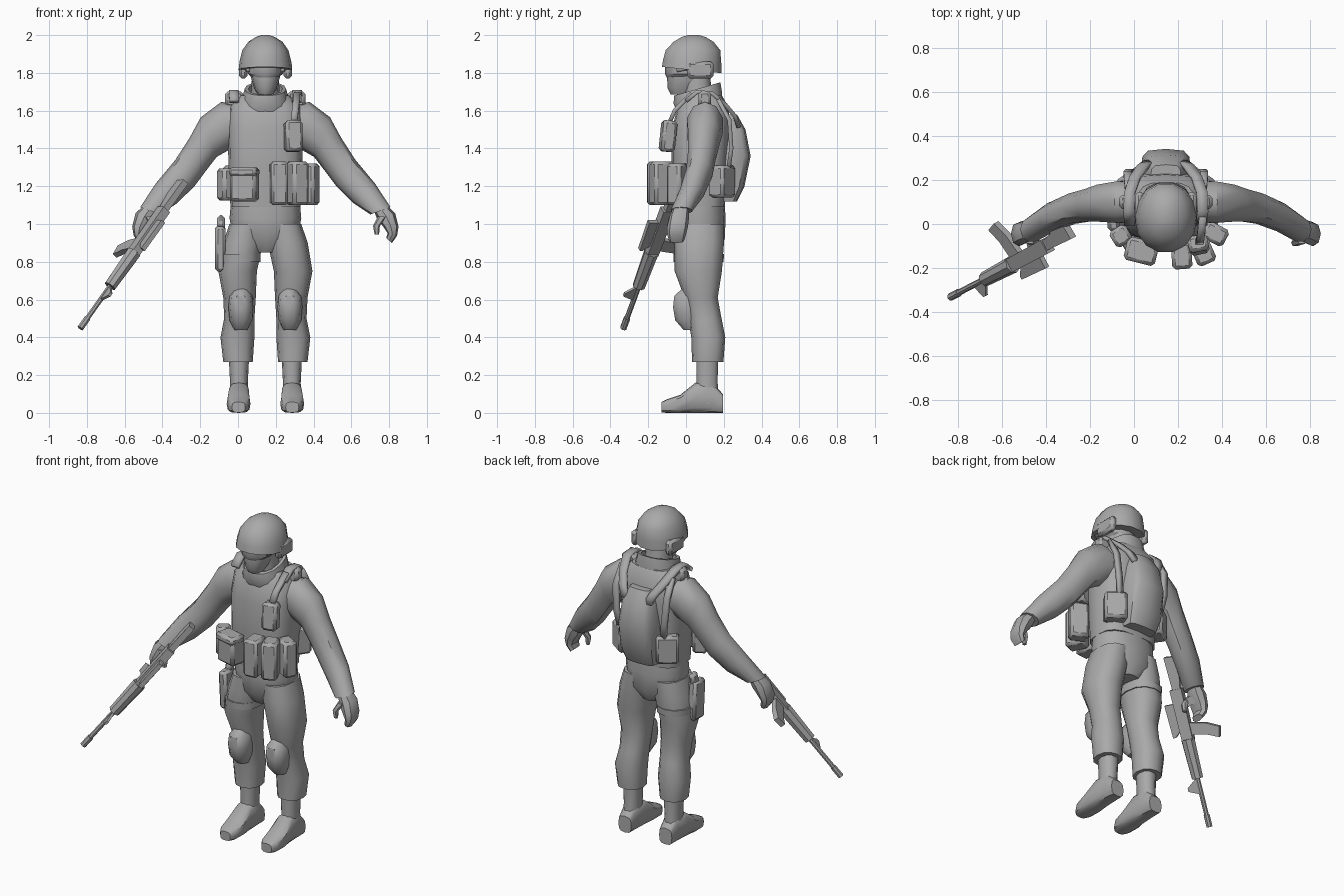
import bpy, bmesh, math
from mathutils import Vector, Matrix

CX = 0.145          # the body is mirrored about this x
grey = bpy.data.materials.new("plain grey")
grey.diffuse_color = (0.4, 0.4, 0.4, 1)


def finish(name, bm, side=1, body=True):
    """Mirror to a side, move to the body centre and make the object."""
    if body:
        for v in bm.verts:
            v.co.x = CX + side * v.co.x
    bmesh.ops.recalc_face_normals(bm, faces=bm.faces)
    me = bpy.data.meshes.new(name)
    bm.to_mesh(me)
    bm.free()
    me.materials.append(grey)
    ob = bpy.data.objects.new(name, me)
    bpy.context.collection.objects.link(ob)
    return ob


def loft(name, rings, side=1, n=12, p=2.3, body=True):
    """Skin over rings (x, y, z, ra, rb, tilt about y, tilt about x) in degrees."""
    bm = bmesh.new()
    loops = []
    for r in rings:
        x, y, z, ra, rb = r[:5]
        t, s = [math.radians(a) for a in (tuple(r[5:]) + (0, 0))[:2]]
        u = Vector((math.cos(t), 0, math.sin(t)))
        w = Vector((0, math.cos(s), math.sin(s)))
        loop = []
        for i in range(n):
            a = 2 * math.pi * i / n
            c, d = [math.copysign(abs(k) ** (2 / p), k) for k in (math.cos(a), math.sin(a))]
            loop.append(bm.verts.new(Vector((x, y, z)) + u * ra * c + w * rb * d))
        loops.append(loop)
    for A, B in zip(loops, loops[1:]):
        for i in range(n):
            j = (i + 1) % n
            bm.faces.new((A[i], A[j], B[j], B[i]))
    bm.faces.new(loops[0])
    bm.faces.new(loops[-1])
    return finish(name, bm, side, body)


def box(name, loc, size, rz=0, rx=0, side=1, bevel=0.015):
    """Box with chamfered edges."""
    bm = bmesh.new()
    bmesh.ops.create_cube(bm, size=1, matrix=Matrix.Diagonal((*size, 1)))
    bmesh.ops.bevel(bm, geom=bm.edges[:], offset=bevel, segments=1, affect='EDGES')
    m = Matrix.Rotation(math.radians(rz), 4, 'Z') @ Matrix.Rotation(math.radians(rx), 4, 'X')
    bmesh.ops.transform(bm, matrix=Matrix.Translation(loc) @ m, verts=bm.verts)
    return finish(name, bm, side)


def strap(name, pts, width, side=1):
    """Flat band along a path."""
    bm = bmesh.new()
    rows = [[bm.verts.new((x + k * width / 2, y, z)) for k in (-1, 1)] for x, y, z in pts]
    for a, b in zip(rows, rows[1:]):
        bm.faces.new((a[0], a[1], b[1], b[0]))
    ob = finish(name, bm, side)
    mod = ob.modifiers.new("thickness", 'SOLIDIFY')
    mod.thickness, mod.offset = 0.022, 0


# Torso, hips and neck
loft("vest", [(0, .07, 1.09, .185, .135), (0, .072, 1.3, .195, .148), (0, .08, 1.5, .2, .155),
              (0, .09, 1.62, .19, .135), (0, .09, 1.68, .13, .1)], n=16, p=3)
loft("hips", [(0, .08, .85, .07, .09), (0, .075, .92, .17, .13), (0, .072, 1.03, .19, .138),
              (0, .072, 1.14, .18, .13)], n=16)
loft("neck", [(0, .07, 1.6, .08, .08), (0, .05, 1.8, .07, .075)])
loft("collar", [(0, .07, 1.62, .135, .125, 0, 12), (0, .062, 1.67, .122, .135, 0, 14),
                (0, .06, 1.715, .11, .13, 0, 16), (0, .06, 1.715, .09, .11, 0, 16),
                (0, .06, 1.65, .09, .1, 0, 14)], n=14)

# Head, goggles, helmet
loft("face", [(0, -.02, 1.685, .04, .06), (0, -.01, 1.72, .06, .088), (0, .01, 1.78, .078, .11),
              (0, .02, 1.87, .09, .115)])
loft("goggles", [(0, .01, 1.775, .07, .112), (0, .01, 1.795, .092, .122), (0, .01, 1.84, .094, .12)])
loft("helmet", [(0, .03, 1.815, .125, .148, 0, -6), (0, .03, 1.815, .142, .162, 0, -6),
                (0, .033, 1.86, .137, .158, 0, -4), (0, .037, 1.92, .122, .148),
                (0, .04, 1.965, .09, .108), (0, .04, 1.99, .05, .065), (0, .04, 2.0, .02, .03)],
     n=14, p=2.1)

# Parts found on both sides
for s, word in ((1, "left"), (-1, "right")):
    box(word + "_ear_cover", (.118, .075, 1.815), (.045, .14, .09), side=s)
    strap(word + "_goggle_band", [(.09, -.05, 1.815), (.1, .03, 1.83), (.09, .1, 1.83)], .02, s)
    loft(word + "_arm", [(.1, .1, 1.53, .1, .09, 88), (.212, .1, 1.52, .128, .1, 80),
                         (.3, .095, 1.46, .113, .088, 68), (.357, .085, 1.37, .096, .077, 62),
                         (.426, .07, 1.27, .086, .072, 54), (.523, .03, 1.163, .077, .066, 43),
                         (.609, -.025, 1.07, .057, .058, 20)], s, n=10, p=2.1)
    # Hand with curled fingers and thumb
    loft(word + "_hand", [(.605, -.025, 1.09, .035, .042, 25), (.64, -.035, 1.04, .05, .052, 20),
                          (.665, -.045, .985, .04, .055), (.672, -.05, .945, .026, .05, -15),
                          (.655, -.05, .912, .02, .04, -40)], s, n=8)
    loft(word + "_thumb", [(.62, -.07, 1.04, .025, .022), (.588, -.085, .99, .018, .018),
                           (.59, -.085, .945, .012, .012)], s, n=6)
    # Leg, knee pad, boot
    loft(word + "_leg", [(.145, .115, .27, .078, .083), (.148, .118, .4, .09, .09),
                         (.138, .1, .5, .08, .088), (.137, .08, .61, .086, .088),
                         (.147, .065, .75, .102, .125), (.118, .07, .9, .106, .131),
                         (.098, .072, 1.0, .092, .13)], s)
    loft(word + "_knee_pad", [(.13, .03, .44, .035, .045), (.13, .01, .49, .06, .07),
                              (.13, .01, .56, .066, .082), (.13, .01, .62, .06, .075),
                              (.13, .03, .66, .035, .05)], s, n=10)
    loft(word + "_boot_shaft", [(.14, .115, .05, .05, .065), (.14, .112, .16, .047, .058),
                                (.14, .112, .3, .054, .06)], s, n=10)
    loft(word + "_boot_foot", [(.142, -.13, .03, .035, .028, 0, 90), (.142, -.1, .036, .055, .036, 0, 90),
                               (.142, -.03, .048, .063, .048, 0, 90), (.14, .05, .08, .056, .08, 0, 90),
                               (.14, .14, .08, .05, .08, 0, 90), (.14, .195, .05, .044, .05, 0, 90)],
         s, p=3.2)
    # Shoulder buckle, pack straps and rear pouch
    box(word + "_shoulder_pad", (.165, .1, 1.66), (.095, .065, .085), side=s)
    strap(word + "_pack_strap", [(.165, 0, 1.65), (.168, .06, 1.7), (.165, .14, 1.69),
                                 (.14, .21, 1.63), (.105, .26, 1.57), (.075, .28, 1.51)], .05, s)
    strap(word + "_side_strap", [(.17, .17, 1.66), (.175, .23, 1.55), (.165, .24, 1.4),
                                 (.14, .22, 1.25)], .035, s)
    box(word + "_rear_pouch", (.15, .19, 1.225), (.13, .1, .17), rz=-35, side=s)

# Back pack
loft("back_pack", [(0, .2, 1.12, .1, .07), (0, .215, 1.2, .115, .095), (0, .22, 1.36, .115, .122),
                   (0, .215, 1.5, .1, .1), (0, .2, 1.58, .07, .07)], n=12, p=4)

# Front pouches, chest radio and holster
for name, loc, size, rz in (
        ("front_pouch_inner", (.072, -.145, 1.215), (.092, .12, .23), 4),
        ("front_pouch_middle", (.168, -.125, 1.215), (.092, .12, .23), 24),
        ("front_pouch_outer", (.225, -.045, 1.21), (.085, .11, .22), 62),
        ("front_pouch_wide", (-.11, -.12, 1.21), (.14, .1, .18), -14),
        ("front_pouch_side", (-.205, -.055, 1.21), (.085, .085, .17), -58),
        ("wide_pouch_flap", (-.112, -.126, 1.275), (.146, .105, .05), -14)):
    box(name, loc, size, rz)
box("chest_radio", (.148, -.095, 1.465), (.092, .075, .165), 12, -6)
strap("chest_strap", [(.15, -.09, 1.53), (.158, -.06, 1.6), (.168, .03, 1.69)], .035)
box("holster", (-.238, .03, .87), (.055, .11, .24), 0, 4)
box("pistol_grip", (-.235, .05, 1.0), (.04, .06, .09), 0, -15)
loft("thigh_band", [(-.135, .067, .8, .108, .132), (-.135, .067, .84, .11, .134)])

# Rifle, in its own frame: along the barrel, downward, sideways
START = Vector((-.285, -.045, 1.225))
D = (Vector((-.835, -.332, .448)) - START)
LENGTH = D.length
D.normalize()
DOWN = Vector((-.45, .85, 0))
DOWN = (DOWN - D * DOWN.dot(D)).normalized()
SIDE = D.cross(DOWN)


def rifle_plate(name, profile, width):
    bm = bmesh.new()
    a, b = [[bm.verts.new(START + D * u + DOWN * v + SIDE * k * width / 2) for u, v in profile]
            for k in (-1, 1)]
    bm.faces.new(a)
    bm.faces.new(b)
    for i in range(len(a)):
        j = (i + 1) % len(a)
        bm.faces.new((a[i], a[j], b[j], b[i]))
    finish(name, bm, body=False)


def rifle_tube(name, u0, u1, r0, r1, n=8):
    bm = bmesh.new()
    m = Matrix.Translation(START + D * (u0 + u1) / 2) @ D.to_track_quat('Z', 'Y').to_matrix().to_4x4()
    bmesh.ops.create_cone(bm, cap_ends=True, segments=n, radius1=r0, radius2=r1,
                          depth=u1 - u0, matrix=m)
    finish(name, bm, body=False)


rifle_plate("rifle_stock", [(0, -.02), (.2, -.015), (.2, .03), (.12, .045), (.01, .105)], .036)
rifle_plate("rifle_receiver", [(.19, -.03), (.49, -.03), (.49, .035), (.19, .04)], .048)
rifle_plate("rifle_grip", [(.26, .03), (.31, .03), (.275, .13), (.23, .12)], .034)
rifle_plate("rifle_magazine", [(.39, .03), (.46, .03), (.475, .12), (.505, .19), (.445, .205), (.41, .13)], .03)
rifle_plate("rifle_carry_handle", [(.27, -.02), (.27, -.085), (.46, -.08), (.46, -.065), (.42, -.02)], .026)
rifle_plate("rifle_front_sight", [(.71, -.01), (.8, -.01), (.775, -.07), (.755, -.07)], .014)
rifle_tube("rifle_handguard", .48, .71, .04, .034)
rifle_tube("rifle_barrel", .7, LENGTH - .06, .014, .014)
rifle_tube("rifle_muzzle", LENGTH - .07, LENGTH, .018, .018)

# Smooth shading with sharp creases kept
for ob in bpy.data.objects:
    ob.select_set(True)
bpy.context.view_layer.objects.active = bpy.data.objects["vest"]
bpy.ops.object.shade_smooth_by_angle(angle=math.radians(40))
